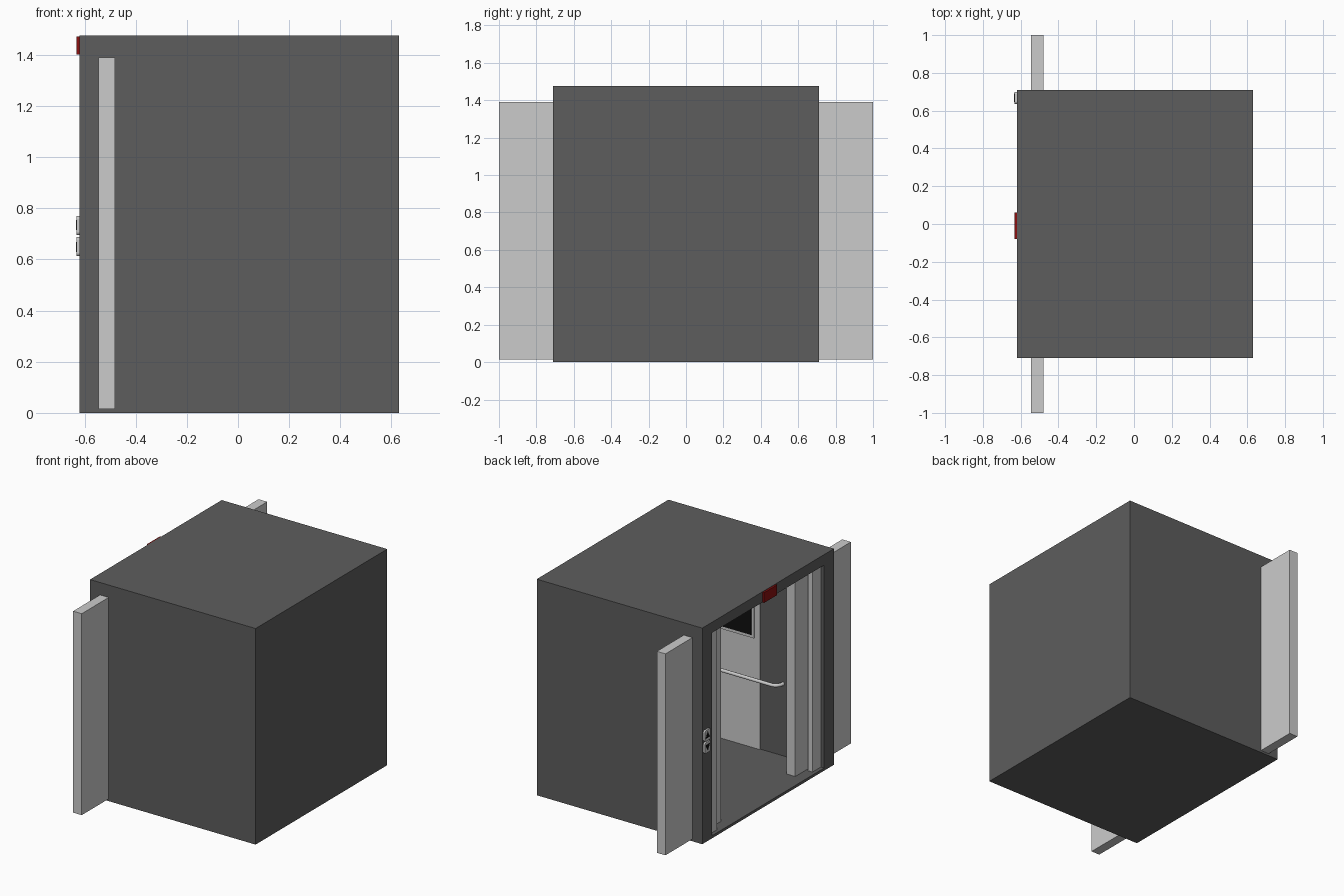
import bpy, bmesh, math
from mathutils import Vector

if "Cube" in bpy.data.objects:
    bpy.data.objects.remove(bpy.data.objects["Cube"])


def material(name, rgb):
    m = bpy.data.materials.new(name)
    m.diffuse_color = (*rgb, 1)
    m.use_nodes = True
    m.node_tree.nodes["Principled BSDF"].inputs["Base Color"].default_value = m.diffuse_color
    return m


DARK = material("dark_grey", (0.11, 0.11, 0.11))
BLACK = material("black", (0.005, 0.005, 0.005))
RED = material("red", (0.25, 0.005, 0.005))


def finish(bm, name, mat=None):
    bmesh.ops.recalc_face_normals(bm, faces=bm.faces)
    me = bpy.data.meshes.new(name)
    bm.to_mesh(me)
    bm.free()
    ob = bpy.data.objects.new(name, me)
    bpy.context.collection.objects.link(ob)
    if mat:
        me.materials.append(mat)
    return ob


def box(name, x, y, z, mat=None):
    bm = bmesh.new()
    bmesh.ops.create_cube(bm, size=1)
    for v in bm.verts:
        v.co = Vector([(r[0] + r[1]) / 2 + c * (r[1] - r[0]) for c, r in zip(v.co, (x, y, z))])
    return finish(bm, name, mat)


def plate(name, outline, x0, x1, mat=None):
    """Extrude a (y, z) outline from x0 to x1."""
    bm = bmesh.new()
    face = bm.faces.new([bm.verts.new((x0, y, z)) for y, z in outline])
    ext = bmesh.ops.extrude_face_region(bm, geom=[face])["geom"]
    for g in ext:
        if isinstance(g, bmesh.types.BMVert):
            g.co.x = x1
    return finish(bm, name, mat)


# cabin shell, open at -x
body = box("cabin_shell", (-0.62, 0.63), (-0.71, 0.71), (0, 1.475), DARK)
cutter = box("cabin_cutter", (-0.8, 0.52), (-0.605, 0.605), (0.018, 1.403))
cutter.hide_render = True
mod = body.modifiers.new("hollow", "BOOLEAN")
mod.object = cutter
mod.solver = "EXACT"
bpy.context.view_layer.objects.active = body
bpy.ops.object.modifier_apply(modifier="hollow")
bpy.data.objects.remove(cutter, do_unlink=True)

# open sliding doors and thin door frame posts
for side, s in (("left", 1), ("right", -1)):
    box(f"door_{side}", (-0.545, -0.48), sorted((s * 0.4, s * 1.0)), (0.015, 1.39))
    box(f"frame_post_{side}", (-0.595, -0.56), sorted((s * 0.515, s * 0.61)), (0.017, 1.404))

# pale wall panel with a screen
box("wall_panel", (-0.14, 0.30), (-0.61, -0.597), (0.018, 1.403))
box("screen_frame", (-0.10, 0.26), (-0.6, -0.588), (0.77, 1.06))
box("screen", (-0.083, 0.243), (-0.592, -0.584), (0.79, 1.04), BLACK)


# handrails bent back into the wall at both ends
def handrail(name, start, end, out):
    a, b, o = Vector(start), Vector(end), Vector(out)
    d = (b - a).normalized() * 0.045
    pts = [a]
    for k in range(1, 5):
        t = k / 4 * math.pi / 2
        pts.append(a + o * math.sin(t) + d * (1 - math.cos(t)))
    for k in range(4, -1, -1):
        t = k / 4 * math.pi / 2
        pts.append(b + o * math.sin(t) - d * (1 - math.cos(t)))
    cu = bpy.data.curves.new(name, "CURVE")
    cu.dimensions = "3D"
    cu.bevel_depth = 0.012
    cu.bevel_resolution = 2
    sp = cu.splines.new("POLY")
    sp.points.add(len(pts) - 1)
    for p, c in zip(sp.points, pts):
        p.co = (*c, 1)
    ob = bpy.data.objects.new(name, cu)
    bpy.context.collection.objects.link(ob)


for side, s in (("left", 1), ("right", -1)):
    handrail(f"handrail_{side}", (-0.31, s * 0.605, 0.51), (0.43, s * 0.605, 0.51), (0, -s * 0.055, 0))
handrail("handrail_back", (0.52, -0.48, 0.51), (0.52, 0.48, 0.51), (-0.055, 0, 0))

# call buttons: rounded plates with up and down arrows
for name, z, s in (("up", 0.733, 1), ("down", 0.651, -1)):
    outline = []
    for cy, cz, a0 in ((1, 1, 0), (-1, 1, 90), (-1, -1, 180), (1, -1, 270)):
        for k in range(4):
            t = math.radians(a0 + 30 * k)
            outline.append((0.668 + cy * 0.020 + 0.012 * math.cos(t),
                            z + cz * 0.025 + 0.012 * math.sin(t)))
    plate(f"{name}_button", outline, -0.618, -0.632)
    arrow = [(0.646, z - s * 0.018), (0.690, z - s * 0.018), (0.668, z + s * 0.022)]
    plate(f"{name}_arrow", arrow, -0.628, -0.634, BLACK)

# red floor indicator above the doorway
box("floor_indicator", (-0.632, -0.615), (-0.08, 0.06), (1.402, 1.472), RED)
